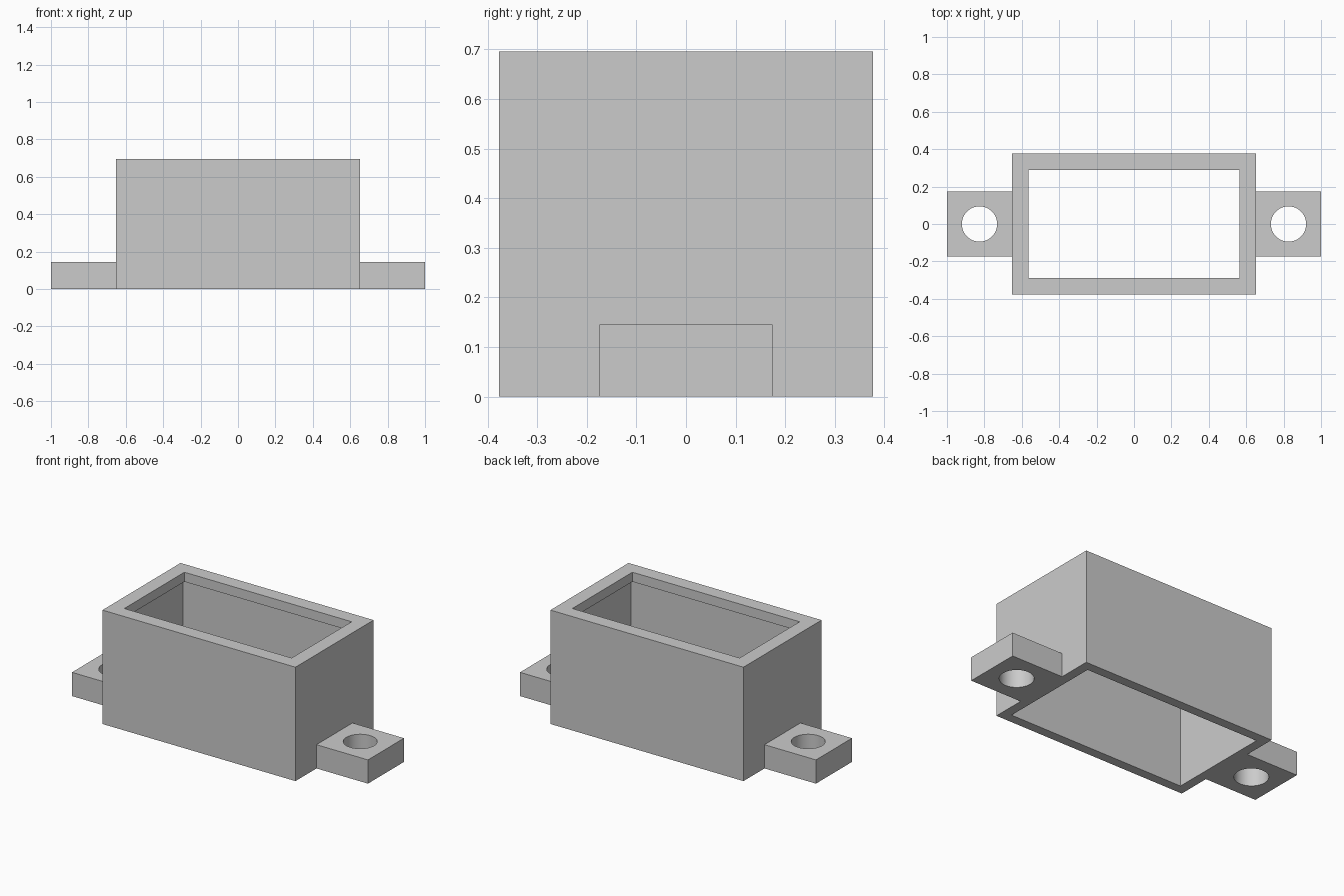
import bpy
import bmesh
from math import cos, sin, pi, radians

default = bpy.data.objects.get("Cube")
if default:
    bpy.data.objects.remove(default, do_unlink=True)

U = 2 / 69  # design unit: the whole part is 69 units long

grey = bpy.data.materials.new("plain grey")
grey.use_nodes = True
colour = (0.6, 0.6, 0.6, 1)
grey.diffuse_color = colour
grey.node_tree.nodes["Principled BSDF"].inputs["Base Color"].default_value = colour


def rectangle(half_x, half_y, z, count=4):
    """Points around a rectangle, always including its four corners."""
    points = []
    for i in range(count):
        a = pi / 4 + 2 * pi * i / count
        k = max(abs(cos(a)), abs(sin(a)))
        points.append((half_x * cos(a) / k, half_y * sin(a) / k, z))
    return points


def circle(radius, z, count):
    angles = [pi / 4 + 2 * pi * i / count for i in range(count)]
    return [(radius * cos(a), radius * sin(a), z) for a in angles]


def closed_sleeve(name, loops, x=0):
    """Skin a cycle of loops into a closed solid with a hole through it."""
    bm = bmesh.new()
    rings = [[bm.verts.new([c * U for c in p]) for p in loop] for loop in loops]
    for ring, following in zip(rings, rings[1:] + rings[:1]):
        for i in range(len(ring)):
            j = (i + 1) % len(ring)
            bm.faces.new((ring[i], ring[j], following[j], following[i]))
    bmesh.ops.recalc_face_normals(bm, faces=bm.faces)
    mesh = bpy.data.meshes.new(name)
    bm.to_mesh(mesh)
    bm.free()
    mesh.materials.append(grey)
    obj = bpy.data.objects.new(name, mesh)
    obj.location.x = x * U
    bpy.context.collection.objects.link(obj)
    return obj


# Open housing: outer walls, then the inward lip at the top, then the cavity
closed_sleeve("housing", [
    rectangle(22.5, 13, 0),
    rectangle(22.5, 13, 24),
    rectangle(19.5, 10, 24),
    rectangle(19.5, 10, 22),
    rectangle(20.5, 11, 22),
    rectangle(20.5, 11, 0),
])

# Mounting tabs with a round screw hole
SIDES = 64
for side, sign in (("left", 1), ("right", -1)):
    tab = closed_sleeve(side + "_mounting_tab", [
        rectangle(6, 6, 0, SIDES),
        rectangle(6, 6, 5, SIDES),
        circle(3.25, 5, SIDES),
        circle(3.25, 0, SIDES),
    ], sign * 28.5)
    bpy.ops.object.select_all(action="DESELECT")
    tab.select_set(True)
    bpy.context.view_layer.objects.active = tab
    bpy.ops.object.shade_smooth_by_angle(angle=radians(30))
